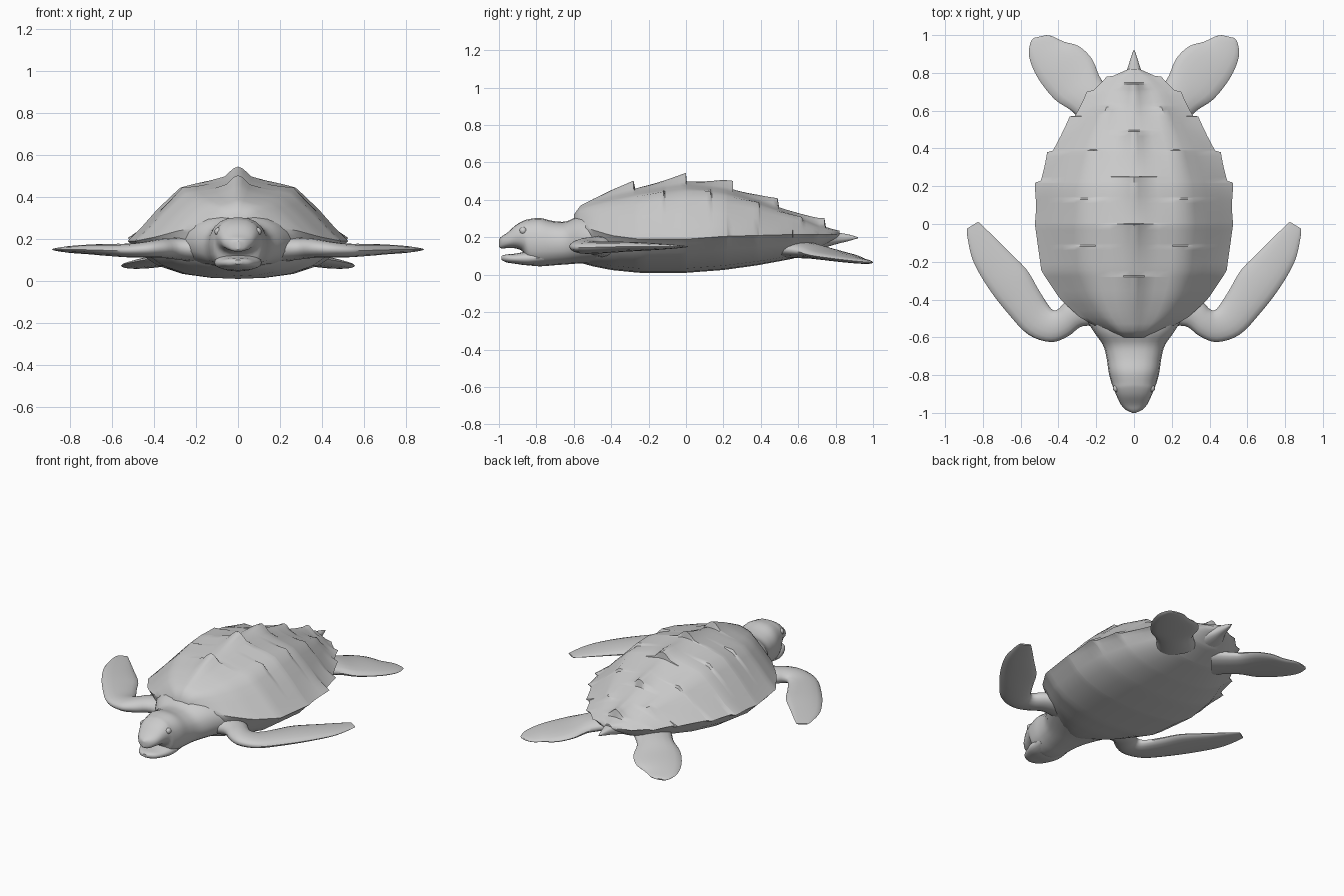
import bpy
import bmesh
from math import sin, cos, pi, radians, exp, copysign
from mathutils import Vector

cube = bpy.data.objects.get("Cube")
if cube:
    bpy.data.objects.remove(cube)

skin = bpy.data.materials.new("pale_grey")
skin.use_nodes = True
grey = (0.6, 0.6, 0.6, 1)
skin.diffuse_color = grey
skin.node_tree.nodes["Principled BSDF"].inputs["Base Color"].default_value = grey


def finish(name, bm, angle=38):
    bmesh.ops.recalc_face_normals(bm, faces=bm.faces)
    mesh = bpy.data.meshes.new(name)
    bm.to_mesh(mesh)
    bm.free()
    mesh.materials.append(skin)
    mesh.shade_smooth()
    mesh.set_sharp_from_angle(angle=radians(angle))
    obj = bpy.data.objects.new(name, mesh)
    bpy.context.collection.objects.link(obj)
    return obj


def loft(name, rings, angle=38):
    """Skin a list of closed rings and cap both ends."""
    bm = bmesh.new()
    loops = [[bm.verts.new(p) for p in ring] for ring in rings]
    count = len(loops[0])
    for a, b in zip(loops, loops[1:]):
        for i in range(count):
            j = (i + 1) % count
            bm.faces.new((a[i], a[j], b[j], b[i]))
    bm.faces.new(loops[0])
    bm.faces.new(loops[-1])
    return finish(name, bm, angle)


def resample(stations, steps=4):
    """Smooth curve through all station values."""
    out = []
    last = len(stations) - 1
    for i in range(last):
        quad = [stations[min(max(i + k, 0), last)] for k in (-1, 0, 1, 2)]
        for s in range(steps):
            t = s / steps
            out.append([b + t * (c - a + t * (2*a - 5*b + 4*c - d + t * (3*b - a - 3*c + d))) / 2
                        for a, b, c, d in zip(*quad)])
    out.append(list(stations[-1]))
    return out


def lookup(table, y):
    for a, b in zip(table, table[1:]):
        if y <= b[0]:
            t = (y - a[0]) / (b[0] - a[0])
            return [p + (q - p) * t for p, q in zip(a[1:], b[1:])]
    return table[-1][1:]


def saw(teeth, y):
    """Ramp up to each tooth, then drop back to zero."""
    for a, b in zip(teeth, teeth[1:]):
        if a < y <= b:
            return ((y - a) / (b - a)) ** 1.5
    return 0


# Shell: y, half width, rim height, ridge height, belly height
SHELL = [(-0.6, 0.08, 0.27, 0.32, 0.09), (-0.57, 0.15, 0.26, 0.365, 0.065),
         (-0.5, 0.28, 0.24, 0.395, 0.045), (-0.4, 0.39, 0.21, 0.43, 0.025),
         (-0.25, 0.49, 0.19, 0.465, 0.01), (0, 0.525, 0.19, 0.50, 0.01),
         (0.2, 0.505, 0.205, 0.475, 0.025), (0.38, 0.435, 0.21, 0.41, 0.05),
         (0.57, 0.315, 0.215, 0.33, 0.085), (0.7, 0.225, 0.215, 0.27, 0.13),
         (0.78, 0.12, 0.215, 0.245, 0.18), (0.82, 0.03, 0.215, 0.235, 0.2)]
ARCH = [(0, 1), (0.05, 1), (0.12, 0.97), (0.25, 0.93), (0.4, 0.87), (0.52, 0.8),
        (0.62, 0.66), (0.75, 0.45), (0.88, 0.2), (1, 0)]
BELLY = [(0.95, 0.12), (0.86, 0.4), (0.72, 0.66), (0.5, 0.87), (0.25, 0.97), (0, 1)]
KEEL = [-0.6, -0.28, 0, 0.25, 0.49, 0.74]
COSTAL = [-0.45, -0.12, 0.13, 0.39, 0.62]
RIM = [0.05, 0.22, 0.38, 0.57, 0.7, 0.78]

ys = [-0.6 + 1.42 * i / 40 for i in range(41)]
for tooth in KEEL[1:] + COSTAL[1:] + RIM[1:]:
    ys += [tooth, tooth + 0.008]
rings = []
for y in sorted(set(ys)):
    w, rim, top, low = lookup(SHELL, y)
    edge = w + 0.025 * saw(RIM, y)
    half = []
    for u, v in ARCH:
        z = rim + (top - rim) * v
        z += 0.045 * saw(KEEL, y) * exp(-(u * w / 0.045) ** 2)
        z += 0.02 * saw(COSTAL, y) * exp(-((u - 0.52) / 0.1) ** 2)
        half.append((u * (edge if u == 1 else w), y, z))
    for u, v in BELLY:
        half.append((u * w, y, rim + (low - rim) * v))
    rings.append(half + [(-x, y, z) for x, y, z in half[-2:0:-1]])
loft("shell", rings, 42)


def body_part(name, stations, power=0.85, sides=20):
    """Rounded sections along y: y, half width, bottom, top."""
    rings = []
    for y, w, low, top in resample(stations):
        ring = []
        for k in range(sides):
            c, s = cos(2 * pi * k / sides), sin(2 * pi * k / sides)
            c, s = (copysign(abs(n) ** power, n) for n in (c, s))
            ring.append((w * c, y, (low + top) / 2 + s * (top - low) / 2))
        rings.append(ring)
    return loft(name, rings)


# Neck and head, with the open beak and a separate lower jaw
body_part("neck_and_head", [
    (-0.42, 0.3, 0.06, 0.31), (-0.56, 0.22, 0.06, 0.315), (-0.64, 0.165, 0.055, 0.285),
    (-0.71, 0.145, 0.05, 0.287), (-0.78, 0.135, 0.045, 0.303), (-0.84, 0.12, 0.055, 0.297),
    (-0.87, 0.108, 0.12, 0.288), (-0.91, 0.092, 0.14, 0.265), (-0.955, 0.07, 0.142, 0.225),
    (-0.985, 0.042, 0.14, 0.205), (-1.0, 0.008, 0.15, 0.19)])
body_part("lower_jaw", [
    (-0.76, 0.11, 0.06, 0.12), (-0.84, 0.112, 0.05, 0.125), (-0.91, 0.09, 0.058, 0.113),
    (-0.96, 0.06, 0.066, 0.108), (-0.987, 0.015, 0.08, 0.1)])
body_part("tail", [
    (0.58, 0.12, 0.11, 0.24), (0.72, 0.085, 0.14, 0.235), (0.81, 0.04, 0.165, 0.225),
    (0.87, 0.02, 0.18, 0.215), (0.92, 0.003, 0.195, 0.2)])


def flipper(name, stations, side, sides=16):
    """Lens sections between leading and trailing edges: x, y, x, y, height, half thickness."""
    rings = []
    for ax, ay, bx, by, z, thick in resample(stations):
        a, b = Vector((ax * side, ay, z)), Vector((bx * side, by, z))
        mid, arm = (a + b) / 2, (a - b) / 2
        rings.append([mid + arm * cos(2 * pi * k / sides)
                      + Vector((0, 0, thick * sin(2 * pi * k / sides))) for k in range(sides)])
    return loft(name, rings, 60)


FRONT = [(0.16, -0.55, 0.24, -0.32, 0.15, 0.06), (0.27, -0.54, 0.36, -0.41, 0.155, 0.05),
         (0.35, -0.595, 0.4, -0.45, 0.155, 0.044), (0.44, -0.625, 0.43, -0.455, 0.15, 0.038),
         (0.56, -0.585, 0.46, -0.42, 0.145, 0.033), (0.67, -0.47, 0.51, -0.34, 0.147, 0.03),
         (0.77, -0.34, 0.57, -0.24, 0.15, 0.025), (0.85, -0.2, 0.68, -0.13, 0.15, 0.018),
         (0.88, -0.08, 0.77, -0.04, 0.15, 0.01), (0.885, -0.025, 0.825, 0.012, 0.15, 0.004)]
REAR = [(0.22, 0.47, 0.06, 0.66, 0.14, 0.05), (0.32, 0.59, 0.17, 0.76, 0.125, 0.04),
        (0.42, 0.66, 0.22, 0.87, 0.105, 0.028), (0.51, 0.775, 0.29, 0.94, 0.088, 0.022),
        (0.555, 0.885, 0.37, 0.965, 0.075, 0.016), (0.548, 0.96, 0.43, 0.993, 0.068, 0.01),
        (0.53, 0.985, 0.465, 1.0, 0.066, 0.004)]

for side, word in ((1, "left"), (-1, "right")):
    flipper(word + "_front_flipper", FRONT, side)
    flipper(word + "_rear_flipper", REAR, side)
    # Eye bulge
    bm = bmesh.new()
    bmesh.ops.create_uvsphere(bm, u_segments=12, v_segments=8, radius=0.02)
    bmesh.ops.translate(bm, verts=bm.verts, vec=(0.092 * side, -0.87, 0.235))
    finish(word + "_eye", bm)
